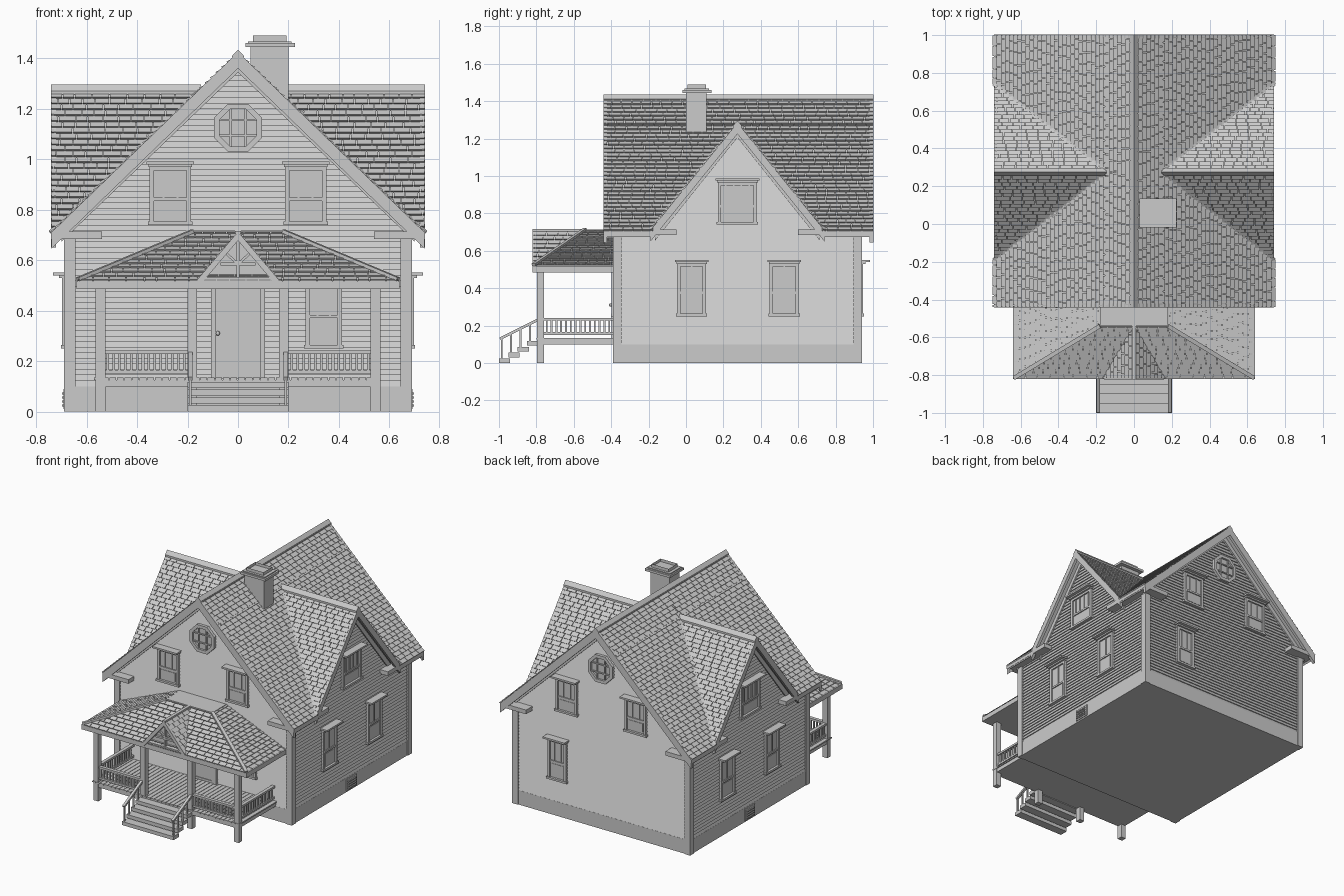
import bpy, bmesh, math, random
from mathutils import Vector as V, Matrix

if "Cube" in bpy.data.objects:
    bpy.data.objects.remove(bpy.data.objects["Cube"])

random.seed(4)
Z = V((0, 0, 1))
I = Matrix.Identity(4)


def emit(name, bm, fix=True):
    if fix:
        bmesh.ops.recalc_face_normals(bm, faces=bm.faces)
    me = bpy.data.meshes.new(name)
    bm.to_mesh(me)
    bm.free()
    ob = bpy.data.objects.new(name, me)
    bpy.context.collection.objects.link(ob)
    return ob


def prism(bm, pts, vec, M=I):
    vec = V(vec)
    a = [bm.verts.new(M @ V(p)) for p in pts]
    b = [bm.verts.new(M @ (V(p) + vec)) for p in pts]
    bm.faces.new(a)
    bm.faces.new(b[::-1])
    for i in range(len(a)):
        j = (i + 1) % len(a)
        bm.faces.new((a[i], b[i], b[j], a[j]))


def box(bm, x0, x1, y0, y1, z0, z1, M=I):
    prism(bm, [(x0, y0, z0), (x1, y0, z0), (x1, y1, z0), (x0, y1, z0)], (0, 0, z1 - z0), M)


def beam(bm, p, q, w, h):
    p, q = V(p), V(q)
    s = (q - p).cross(Z).normalized()
    u = s.cross(q - p).normalized()
    s, u = s * w / 2, u * h / 2
    prism(bm, [p - s - u, p + s - u, p + s + u, p - s + u], q - p)


def chevron(hw, za, ze, t):
    return [(-hw, ze), (0, za), (hw, ze), (hw, ze - t), (0, za - t), (-hw, ze - t)]


def shingles(bm, poly, row=.03, w=.06, h=.012):
    """Rows of overlapping wedges on a convex sloped polygon, clipped to its edges."""
    poly = [V(p) for p in poly]
    n = (poly[1] - poly[0]).cross(poly[2] - poly[0]).normalized()
    n = n if n.z > 0 else -n
    u = Z.cross(n).normalized()
    v = n.cross(u)
    o = min(poly, key=lambda p: p.z)
    us = [(p - o).dot(u) for p in poly]
    vmax = max((p - o).dot(v) for p in poly)
    t = bmesh.new()
    for r in range(math.ceil(vmax / row)):
        x = min(us) - w * random.random()
        while x < max(us):
            wd = w * random.uniform(.75, 1.2)
            P = lambda a, b, c: t.verts.new(o + u * a + v * b + n * c)
            x1, y0, y1 = x + wd - .004, r * row, (r + 1) * row
            b = [P(x, y0, 0), P(x1, y0, 0), P(x1, y1, 0), P(x, y1, 0)]
            c = [P(x, y0, h), P(x1, y0, h), P(x1, y1, .003), P(x, y1, .003)]
            t.faces.new(c)
            for i, j in ((0, 1), (1, 2), (3, 0)):
                t.faces.new((b[i], b[j], c[j], c[i]))
            x += wd
    mid = sum(poly, V()) / len(poly)
    for a, b in zip(poly, poly[1:] + poly[:1]):
        out = (b - a).cross(n)
        out = out if out.dot(a - mid) > 0 else -out
        bmesh.ops.bisect_plane(t, geom=t.verts[:] + t.edges[:] + t.faces[:],
                               plane_co=a, plane_no=out, clear_outer=True)
    me = bpy.data.meshes.new("tmp")
    t.to_mesh(me)
    t.free()
    bm.from_mesh(me)
    bpy.data.meshes.remove(me)


# Wall frames: local x along the wall, local -y outward
FRONT = Matrix.Translation((0, -.375, 0))
BACK = Matrix.Translation((0, .925, 0)) @ Matrix.Rotation(math.pi, 4, 'Z')
RIGHT = Matrix.Translation((.675, 0, 0)) @ Matrix.Rotation(math.pi / 2, 4, 'Z')
LEFT = Matrix.Translation((-.675, 0, 0)) @ Matrix.Rotation(-math.pi / 2, 4, 'Z')
CY, EAVE, RIDGE, CROSS = .275, .705, 1.415, 1.275
SLOPE = (RIDGE - EAVE) / .74
PX = (RIDGE - CROSS) / SLOPE

# Wall core with both gables
bm = bmesh.new()
zs = RIDGE - SLOPE * .675 - .03
prism(bm, [(-.675, -.375, 0), (.675, -.375, 0), (.675, -.375, zs), (0, -.375, RIDGE - .03),
           (-.675, -.375, zs)], (0, 1.3, 0))
prism(bm, [(-.675, CY - .45, .69), (-.675, CY + .45, .69), (-.675, CY, CROSS - .03)], (1.35, 0, 0))
emit("walls", bm)

# Lapped siding
bm = bmesh.new()
step = .022
for k in range(58):
    z = .1 + k * step
    for M, c in ((FRONT, 0), (BACK, 0), (RIGHT, CY), (LEFT, -CY)):
        if M in (FRONT, BACK):
            h = .66 if z < .7 else (1.375 - z - step) / SLOPE
        else:
            h = .64 if z < .69 else (1.235 - z - step) / 1.226
        if h > .01:
            prism(bm, [(c - h, 0, z), (c - h, -.009, z), (c - h, -.002, z + step), (c - h, 0, z + step)],
                  (2 * h, 0, 0), M)
emit("siding", bm)

# Base boards and corner boards
bm = bmesh.new()
box(bm, -.685, .685, -.385, .935, 0, .1)
for s in (-1, 1):
    for y in (-.39, .895):
        box(bm, s * .645, s * .69, y, y + .045, 0, .7)
emit("corner_and_base_boards", bm)

# Main roof, cross gables, ridge caps and valleys
slab, sh, trim = bmesh.new(), bmesh.new(), bmesh.new()
for s in (-1, 1):
    for ye, yv in ((-.44, CY - .465), (1.0, CY + .465)):
        e, p = s * .74, s * PX
        main = [(e, ye, EAVE), (e, yv, EAVE), (p, CY, CROSS), (0, CY, RIDGE), (0, ye, RIDGE)]
        main[3:3] = []
        # the stretch beside the ridge follows the main slope up to the top
        low = main[:3] + [(p, ye, CROSS)]
        top = [(p, ye, CROSS), (p, CY, CROSS), (0, CY, RIDGE), (0, ye, RIDGE)]
        for poly in (low, top):
            prism(slab, poly, (0, 0, -.03))
            shingles(sh, poly)
        cross = [(e, yv, EAVE), (e, CY, CROSS), (p, CY, CROSS)]
        prism(slab, cross, (0, 0, -.03))
        shingles(sh, cross)
        beam(trim, (e, yv, EAVE + .006), (p, CY, CROSS + .006), .022, .014)
    prism(trim, [(s * .742, CY + a, z) for a, z in chevron(.465, CROSS + .01, EAVE + .005, .06)],
          (-s * .02, 0, 0))
    prism(trim, [(s * .69, CY + a, z) for a, z in chevron(.44, CROSS - .02, EAVE, .05)],
          (-s * .02, 0, 0))
    prism(trim, [(s * .742, CY + a, z) for a, z in chevron(.022, CROSS + .022, CROSS - .004, .015)],
          (-s * (.742 - PX), 0, 0))
for y in (-.442, .982):
    prism(trim, [(a, y, z) for a, z in chevron(.74, RIDGE + .01, EAVE + .005, .065)], (0, .02, 0))
for y in (-.392, .925):
    prism(trim, [(a, y, z) for a, z in chevron(.7, RIDGE - .02, EAVE + .018, .05)], (0, .017, 0))
prism(trim, [(a, -.442, z) for a, z in chevron(.022, RIDGE + .02, RIDGE - .003, .015)], (0, 1.444, 0))
emit("roof_slabs", slab)
emit("roof_shingles", sh, False)
emit("roof_trim", trim)

# Eave returns wrapping each corner
bm = bmesh.new()
for s in (-1, 1):
    for y0, y1, ya, yb in ((-.442, -.37, -.442, -.05), (.92, 1.0, .6, 1.0)):
        box(bm, s * .54, s * .742, y0, y1, .685, .714)
        box(bm, s * .665, s * .742, ya, yb, .685, .714)
emit("eave_returns", bm)

# Chimney with stepped cap
bm = bmesh.new()
box(bm, .05, .2, 0, .11, 1.2, 1.45)
box(bm, .03, .225, -.018, .135, 1.445, 1.461)
box(bm, .04, .213, -.008, .122, 1.461, 1.468)
box(bm, .06, .192, .008, .106, 1.468, 1.49)
bm.faces.ensure_lookup_table()
cap = max(bm.faces, key=lambda f: f.calc_center_median().z)
bmesh.ops.inset_region(bm, faces=[cap], thickness=.025, depth=0)
bmesh.ops.translate(bm, verts=cap.verts[:], vec=(0, 0, -.02))
emit("chimney", bm)


def window(bm, M, u, w, z0, z1, bars=2):
    a, b, zm = u - w / 2, u + w / 2, (z0 + z1) / 2
    box(bm, a, b, -.011, 0, z0, z1, M)
    for x in (a, b - .018):
        box(bm, x, x + .018, -.022, 0, z0, z1, M)
    box(bm, a, b, -.022, 0, z1 - .025, z1, M)
    box(bm, a - .006, b + .006, -.027, 0, z0, z0 + .014, M)
    box(bm, a, b, -.018, 0, zm - .025, zm - .012, M)
    for i in range(bars):
        x = a + w * (i + 1) / (bars + 1)
        box(bm, x - .004, x + .004, -.016, 0, zm - .02, z1, M)
    box(bm, a + .03, b - .03, -.014, 0, z0 + .025, zm - .035, M)
    box(bm, a - .012, b + .012, -.058, 0, z1, z1 + .012, M)
    box(bm, a - .004, b + .004, -.035, 0, z1 - .01, z1, M)


bm = bmesh.new()
for M, lower in ((FRONT, .34), (BACK, -.34)):
    for u in (-.268, .268):
        window(bm, M, u, .165, .74, .98)
    window(bm, M, lower, .145, .25, .54)
for M, s in ((RIGHT, 1), (LEFT, -1)):
    for y in (.03, .525):
        window(bm, M, s * y, .155, .25, .54, 1)
    window(bm, M, s * CY, .21, .74, .975, 4)
emit("sash_windows", bm)

# Octagonal attic windows
bm = bmesh.new()
for M in (FRONT, BACK):
    ring = lambda r: [(r * math.cos(math.pi / 8 + i * math.pi / 4), 0,
                       1.125 + r * math.sin(math.pi / 8 + i * math.pi / 4)) for i in range(8)]
    o, n = ring(.103), ring(.08)
    prism(bm, n, (0, -.012, 0), M)
    for i in range(8):
        j = (i + 1) % 8
        prism(bm, [o[i], o[j], n[j], n[i]], (0, -.026, 0), M)
    for d in (-.03, .03):
        box(bm, d - .004, d + .004, -.02, 0, 1.05, 1.2, M)
        box(bm, -.075, .075, -.02, 0, 1.121 + d, 1.129 + d, M)
emit("octagon_windows", bm)

# Foundation vents
bm = bmesh.new()
for M, s in ((RIGHT, 1), (LEFT, -1)):
    c = s * .275
    box(bm, c - .055, c + .055, -.016, 0, .01, .09, M)
    for i in range(4):
        box(bm, c - .042, c + .042, -.022, 0, .02 + i * .016, .028 + i * .016, M)
emit("foundation_vents", bm)

# Front door
bm = bmesh.new()
box(bm, -.09, .09, -.014, 0, .13, .49, FRONT)
for s in (-1, 1):
    box(bm, s * .088, s * .108, -.024, 0, .13, .5, FRONT)
    box(bm, s * .07, s * .085, -.019, 0, .135, .48, FRONT)
box(bm, -.115, .115, -.028, 0, .485, .51, FRONT)
for z in (.135, .31, .465):
    box(bm, -.08, .08, -.019, 0, z, z + .015, FRONT)
bmesh.ops.create_uvsphere(bm, u_segments=10, v_segments=6, radius=.009,
                          matrix=FRONT @ Matrix.Translation((-.08, -.028, .31)))
emit("front_door", bm)

# Porch roof: hips, flat top, small entrance gable
slab, sh, trim = bmesh.new(), bmesh.new(), bmesh.new()
X, Y, E, T = .635, -.815, .515, .705
hip = [[(-X, Y, E), (X, Y, E), (.18, -.54, T), (-.18, -.54, T)]]
for s in (-1, 1):
    hip.append([(s * X, Y, E), (s * X, -.385, E), (s * .18, -.385, T), (s * .18, -.54, T)])
    hip.append([(s * .16, Y, E + .005), (0, Y, T), (0, -.54, T)])
    beam(trim, (s * X, Y, E + .01), (s * .18, -.54, T + .01), .022, .014)
for poly in hip:
    prism(slab, poly, (0, 0, -.02))
    shingles(sh, poly, h=.01)
box(slab, -.18, .18, -.54, -.385, T - .02, T + .008)
box(slab, -.64, .64, -.82, -.38, .485, .518)
prism(trim, [(a, -.822, z) for a, z in chevron(.16, T + .008, E + .01, .035)], (0, .025, 0))
beam(trim, (0, -.822, T + .005), (0, -.54, T + .005), .022, .012)
prism(slab, [(-.14, -.79, .52), (.14, -.79, .52), (0, -.79, .69)], (0, .02, 0))
beam(trim, (-.15, -.808, .525), (.15, -.808, .525), .02, .016)
beam(trim, (-.07, -.805, .585), (.07, -.805, .585), .015, .012)
box(trim, -.006, .006, -.812, -.795, .52, .68)
for s in (-1, 1):
    beam(trim, (0, -.803, .585), (s * .05, -.803, .63), .012, .01)
emit("porch_roof", slab)
emit("porch_shingles", sh, False)
emit("porch_roof_trim", trim)

# Porch deck planks on a frame, and posts
bm = bmesh.new()
box(bm, -.56, .56, -.795, -.37, .098, .125)
for i in range(38):
    box(bm, -.57 + i * .03, -.543 + i * .03, -.8, -.37, .125, .134)
emit("porch_deck", bm)
bm = bmesh.new()
for x in (-.545, -.182, .182, .545):
    box(bm, x - .019, x + .019, -.797, -.759, 0, .49)
emit("porch_posts", bm)

# Porch railings
bm = bmesh.new()
for s in (-1, 1):
    for p, q in (((s * .19, -.778), (s * .54, -.778)), ((s * .545, -.77), (s * .545, -.385))):
        p, q = V((*p, 0)), V((*q, 0))
        for z, w in ((.235, .024), (.158, .018)):
            beam(bm, p + Z * z, q + Z * z, w, .014)
        for i in range(1, 15):
            c = p.lerp(q, i / 15)
            box(bm, c.x - .005, c.x + .005, c.y - .005, c.y + .005, .158, .235)
emit("porch_railings", bm)

# Front steps with handrails
bm = bmesh.new()
for i in range(4):
    box(bm, -.2, .2, -1 + i * .05, -.94 + i * .05, i * .031, .025 + i * .031)
emit("front_steps", bm)
bm = bmesh.new()
for s in (-1, 1):
    x = s * .19
    beam(bm, (x, -.995, .13), (x, -.785, .235), .018, .014)
    for i in range(4):
        y = -.985 + i * .05
        box(bm, x - .005, x + .005, y - .005, y + .005, .02 + i * .031, .135 + i * .025)
emit("step_handrails", bm)
